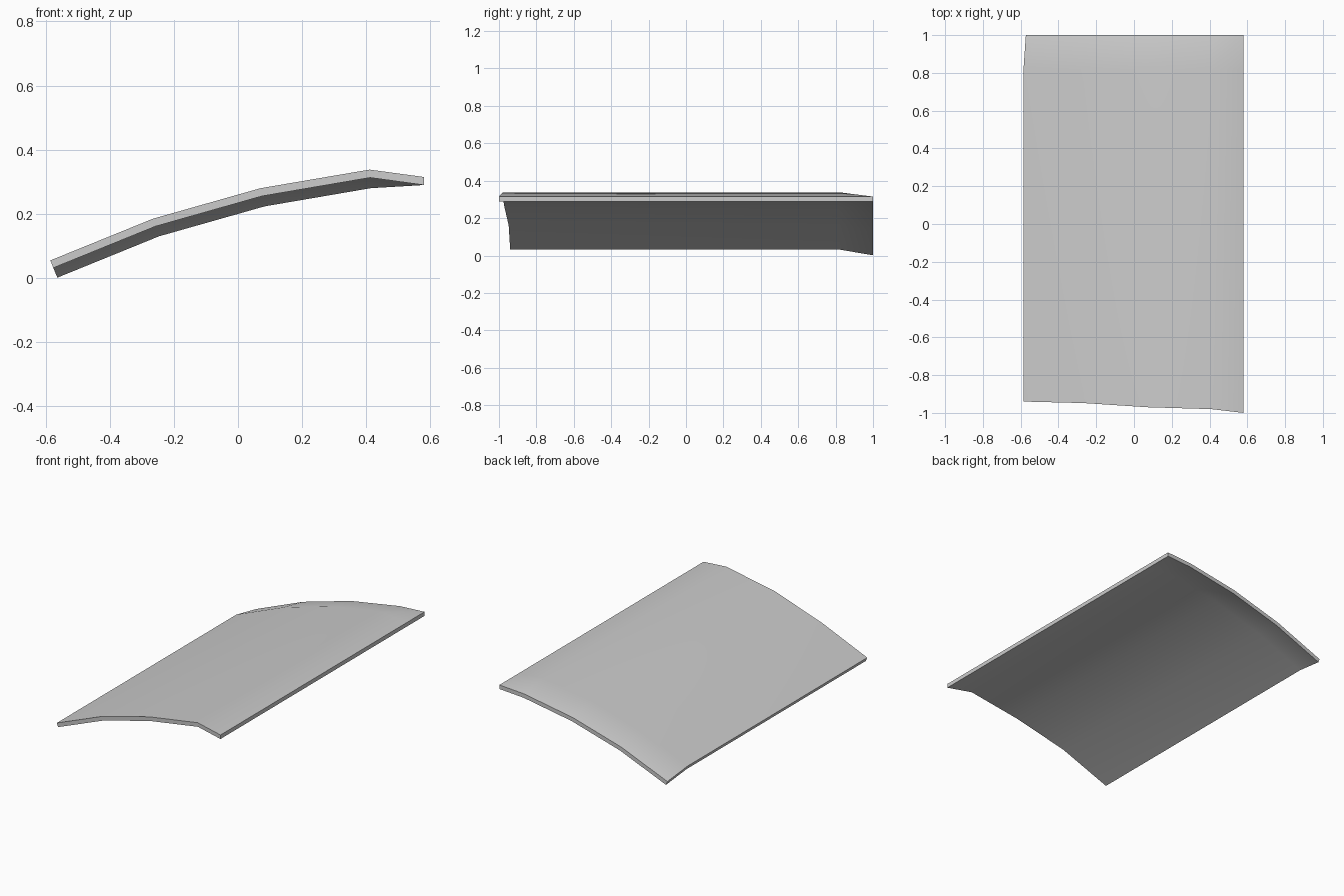
import bpy
import bmesh
from mathutils import Vector

default = bpy.data.objects.get("Cube")
if default:
    bpy.data.objects.remove(default)

grey = bpy.data.materials.new("plain grey")
grey.use_nodes = True
colour = (0.6, 0.6, 0.6, 1)
grey.diffuse_color = colour
grey.node_tree.nodes["Principled BSDF"].inputs["Base Color"].default_value = colour

# Arched cross-section (x, z), with the slightly ragged front edge (y) at each point
arch = [(-0.585, 0.055), (-0.265, 0.185), (0.07, 0.28), (0.41, 0.338), (0.58, 0.315)]
front_y = [-0.94, -0.948, -0.97, -0.98, -1.0]
THICK = 0.025
BEND_Y = 0.82
DROP = 0.033


def normal(i):
    """Upward normal of the arch at point i."""
    a, b = arch[max(i - 1, 0)], arch[min(i + 1, len(arch) - 1)]
    return Vector((a[1] - b[1], 0, b[0] - a[0])).normalized()


bm = bmesh.new()
layers = []
for depth in (0, THICK):
    columns = []
    for i, (x, z) in enumerate(arch):
        n = normal(i)
        last = i == len(arch) - 1
        inward = Vector((0, 0, -depth)) if last else -n * depth
        drop = Vector() if last else -n * DROP
        top = Vector((x, 0, z)) + inward
        rows = [top + Vector((0, front_y[i], 0)),
                top + Vector((0, BEND_Y, 0)),
                top + drop + Vector((0, 1, 0))]
        columns.append([bm.verts.new(p) for p in rows])
    layers.append(columns)

# Upper and lower skins
for columns in layers:
    for a, b in zip(columns, columns[1:]):
        for j in range(2):
            bm.faces.new((a[j], b[j], b[j + 1], a[j + 1]))

# Rim closing the two skins
upper, lower = layers
for i in range(len(arch) - 1):
    for j in (0, 2):
        bm.faces.new((upper[i][j], upper[i + 1][j], lower[i + 1][j], lower[i][j]))
for i in (0, -1):
    for j in range(2):
        bm.faces.new((upper[i][j], upper[i][j + 1], lower[i][j + 1], lower[i][j]))
bmesh.ops.recalc_face_normals(bm, faces=bm.faces)

mesh = bpy.data.meshes.new("curved_panel")
bm.to_mesh(mesh)
bm.free()
mesh.materials.append(grey)
panel = bpy.data.objects.new("curved_panel", mesh)
bpy.context.collection.objects.link(panel)

# Soft shading over the bends, crisp rim
bpy.context.view_layer.objects.active = panel
panel.select_set(True)
bpy.ops.object.shade_smooth_by_angle(angle=0.6)
weighted = panel.modifiers.new("even_shading", "WEIGHTED_NORMAL")
weighted.keep_sharp = True
